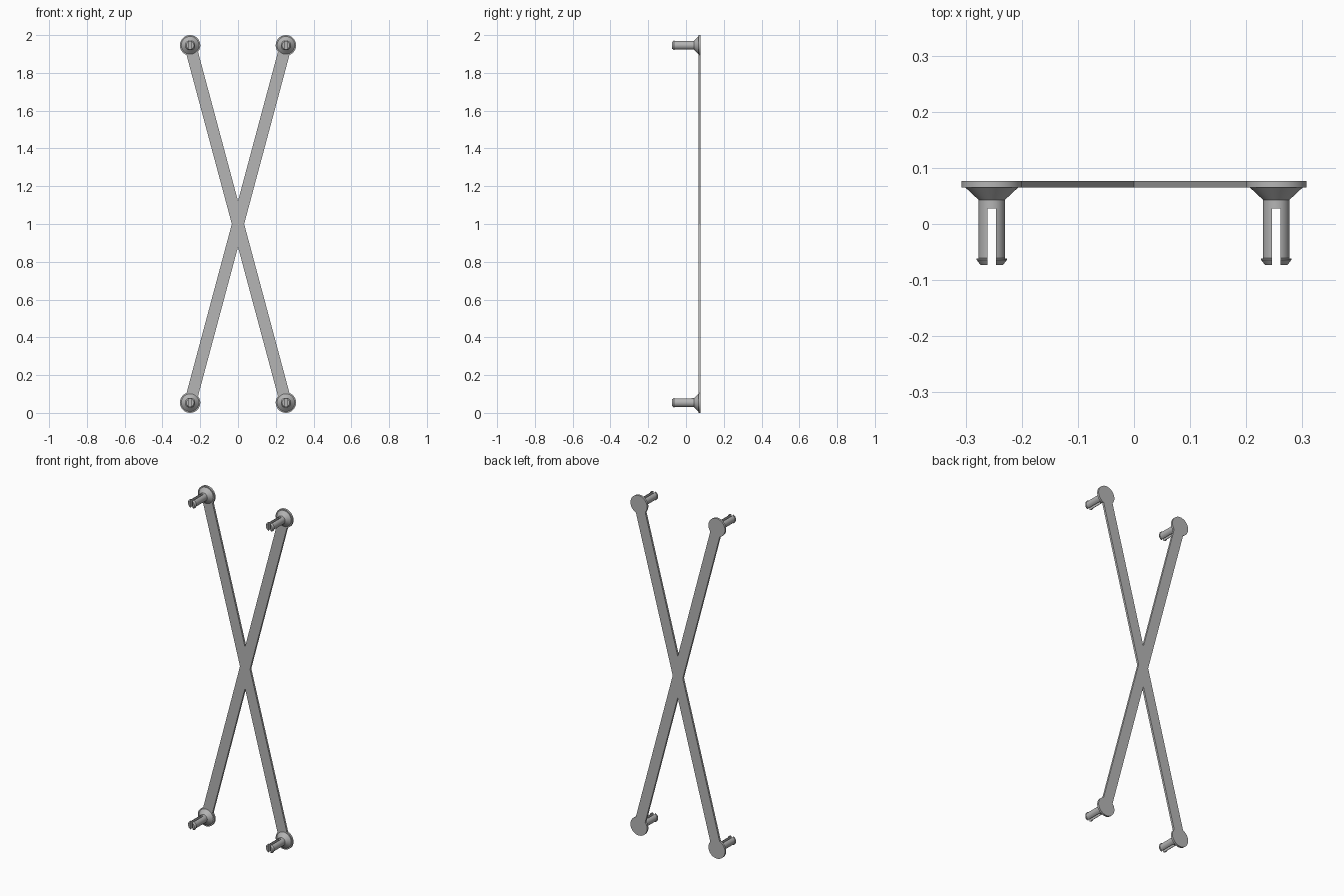
import bpy, bmesh, math
from mathutils import Matrix, Vector

if "Cube" in bpy.data.objects:
    bpy.data.objects.remove(bpy.data.objects["Cube"], do_unlink=True)

X, LOW, HIGH = 0.2535, 0.054, 1.946      # stud centres
FRONT, BACK = 0.065, 0.077               # strap thickness range in y
MID, THICK = (FRONT + BACK) / 2, BACK - FRONT

grey = bpy.data.materials.new("mid grey")
grey.use_nodes = True
grey.diffuse_color = (0.46, 0.46, 0.46, 1)
grey.node_tree.nodes["Principled BSDF"].inputs["Base Color"].default_value = grey.diffuse_color


def make(name, bm):
    bmesh.ops.recalc_face_normals(bm, faces=bm.faces)
    mesh = bpy.data.meshes.new(name)
    bm.to_mesh(mesh)
    bm.free()
    mesh.materials.append(grey)
    obj = bpy.data.objects.new(name, mesh)
    bpy.context.collection.objects.link(obj)
    return obj


def box(name, size, centre, tilt=0):
    bm = bmesh.new()
    matrix = Matrix.Translation(centre) @ Matrix.Rotation(tilt, 4, "Y") @ Matrix.Diagonal((*size, 1))
    bmesh.ops.create_cube(bm, size=1, matrix=matrix)
    return make(name, bm)


def lathe(name, profile, centre, sides=48):
    """Revolve (radius, y) points around the y axis."""
    bm = bmesh.new()
    rings = []
    for radius, y in profile:
        angles = [math.tau * i / sides for i in range(sides)]
        rings.append([bm.verts.new(Vector(centre) + Vector((radius * math.cos(a), y, radius * math.sin(a))))
                      for a in angles])
    for lower, upper in zip(rings, rings[1:]):
        for i in range(sides):
            j = (i + 1) % sides
            bm.faces.new((lower[i], lower[j], upper[j], upper[i]))
    bm.faces.new(rings[0])
    bm.faces.new(rings[-1])
    return make(name, bm)


def combine(target, other, operation):
    mod = target.modifiers.new("combine", "BOOLEAN")
    mod.operation, mod.solver, mod.object = operation, "EXACT", other
    select(target)
    bpy.ops.object.modifier_apply(modifier=mod.name)
    bpy.data.objects.remove(other, do_unlink=True)


def select(obj):
    bpy.ops.object.select_all(action="DESELECT")
    obj.select_set(True)
    bpy.context.view_layer.objects.active = obj


def smooth(obj):
    select(obj)
    bpy.ops.object.shade_smooth_by_angle(angle=math.radians(30))


# Crossed straps with round ends, merged into one flat plate
tilt = math.atan2(2 * X, HIGH - LOW)
length = math.hypot(2 * X, HIGH - LOW)
size, centre = (0.063, THICK, length), (0, MID, 1)
straps = box("crossed_straps", size, centre, tilt)
combine(straps, box("second_strap", size, centre, -tilt), "UNION")
corners = [(x, 0, z) for z in (LOW, HIGH) for x in (-X, X)]
for corner in corners:
    combine(straps, lathe("end_disc", [(0.054, FRONT), (0.054, BACK)], corner), "UNION")
smooth(straps)

# Split push-in stud: barbed tip, shaft and flared collar
profile = [(0.020, -0.073), (0.027, -0.064), (0.027, -0.062), (0.0235, -0.061),
           (0.0235, 0.043), (0.047, FRONT)]
stud = lathe("stud", profile, (0, 0, 0))
slot = box("slot_cutter", (0.016, 0.128, 0.2), (0, -0.036, 0))
combine(stud, slot, "DIFFERENCE")
smooth(stud)

# One stud at each strap end
names = ["lower_right_stud", "lower_left_stud", "upper_right_stud", "upper_left_stud"]
for name, corner in zip(names, corners):
    copy = bpy.data.objects.new(name, stud.data)
    copy.location = corner
    bpy.context.collection.objects.link(copy)
bpy.data.objects.remove(stud, do_unlink=True)
